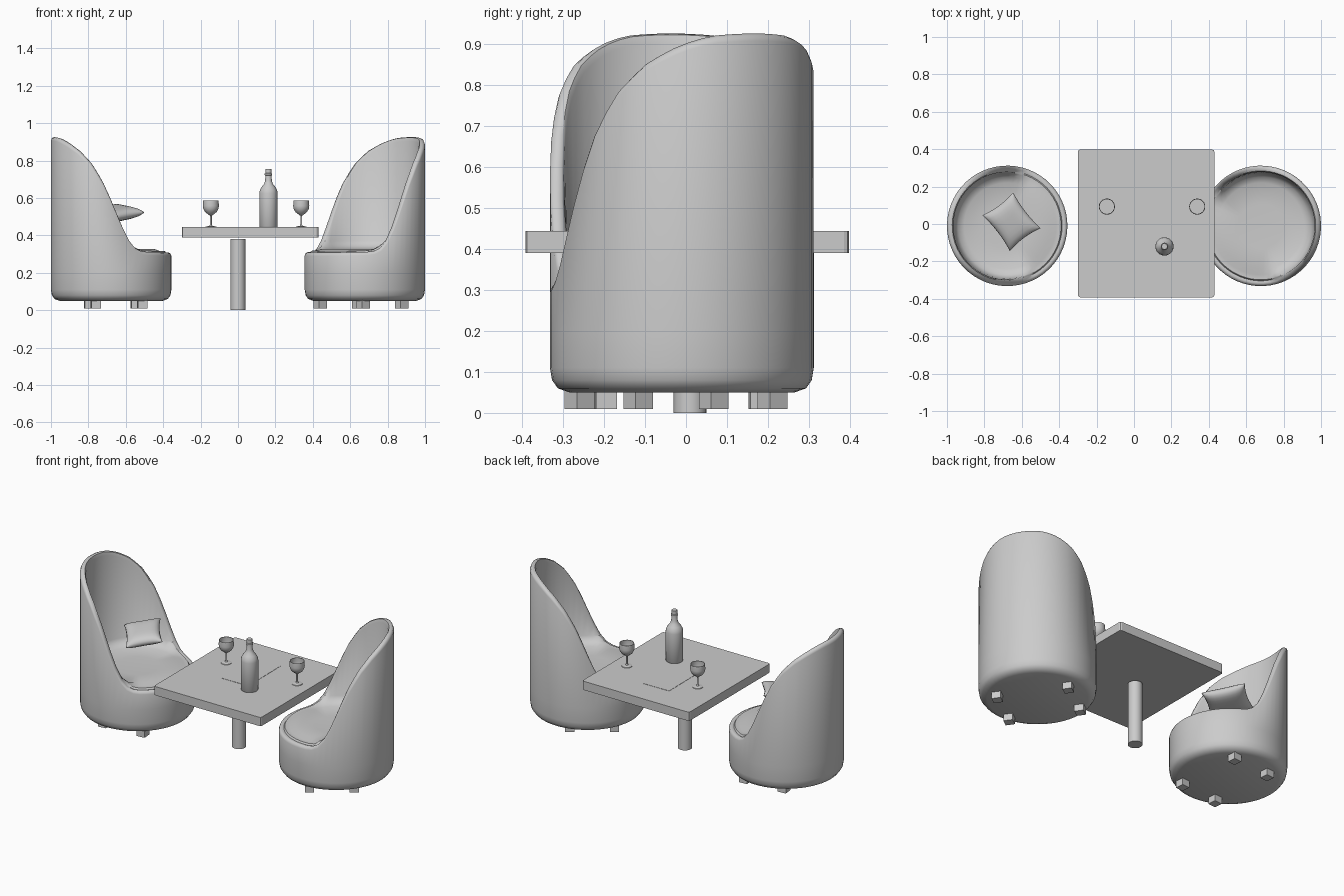
import bpy, bmesh, math
from mathutils import Matrix, Vector

if "Cube" in bpy.data.objects:
    bpy.data.objects.remove(bpy.data.objects["Cube"])


def finish(name, bm, smooth=True, angle=40):
    bmesh.ops.remove_doubles(bm, verts=bm.verts, dist=0.0001)
    bmesh.ops.recalc_face_normals(bm, faces=bm.faces)
    me = bpy.data.meshes.new(name)
    bm.to_mesh(me)
    bm.free()
    ob = bpy.data.objects.new(name, me)
    bpy.context.collection.objects.link(ob)
    if smooth:
        bpy.ops.object.select_all(action='DESELECT')
        ob.select_set(True)
        bpy.context.view_layer.objects.active = ob
        bpy.ops.object.shade_smooth_by_angle(angle=math.radians(angle))
    return ob


def lathe(name, profile, segs, matrix, angle=40):
    """profile: function of the turn angle giving (radius, height) pairs."""
    bm = bmesh.new()
    rings = []
    for i in range(segs):
        a = 2 * math.pi * i / segs
        rings.append([bm.verts.new(matrix @ Vector((r * math.cos(a), r * math.sin(a), z)))
                      for r, z in profile(a)])
    for i in range(segs):
        p, q = rings[i], rings[(i + 1) % segs]
        for j in range(len(p) - 1):
            bm.faces.new((p[j], q[j], q[j + 1], p[j + 1]))
    bmesh.ops.remove_doubles(bm, verts=bm.verts, dist=0.0001)
    bmesh.ops.dissolve_degenerate(bm, dist=0.00001, edges=bm.edges)
    return finish(name, bm, True, angle)


def box(name, size, matrix, bevel=0):
    bm = bmesh.new()
    bmesh.ops.create_cube(bm, size=1, matrix=Matrix.Diagonal((*size, 1)))
    if bevel:
        edges = [e for e in bm.edges if abs(e.verts[0].co.z - e.verts[1].co.z) > 0.01]
        bmesh.ops.bevel(bm, geom=edges, offset=bevel, segments=2, profile=0.5, affect='EDGES')
    bm.transform(matrix)
    return finish(name, bm, False)


# tub chair: the rim height falls from the back towards the front (+x local)
RIM = [(-.33, .925), (-.3, .917), (-.26, .893), (-.2, .848), (-.14, .785), (-.08, .695),
       (-.03, .59), (0, .52), (.04, .43), (.075, .365), (.11, .327), (.15, .31), (.33, .305)]


def rim_height(a):
    f = .322 * math.cos(a)
    for (f0, h0), (f1, h1) in zip(RIM, RIM[1:]):
        if f <= f1:
            return h0 + (h1 - h0) * (f - f0) / (f1 - f0)
    return RIM[-1][1]


def chair_profile(a):
    h = rim_height(a)
    low = min(h + .01, .37)
    return [(0, .05), (.275, .05), (.303, .06), (.317, .08), (.322, .11), (.322, .2),
            (.322, h - .015), (.317, h - .002), (.306, h + .003), (.294, h),
            (.288, max(low, h - .02)), (.28, low), (.262, min(low, .343)),
            (.23, .328), (.12, .322), (0, .322)]


def chair(side, x, turn):
    m = Matrix.Translation((x, -.01, 0)) @ Matrix.Rotation(math.radians(turn), 4, 'Z')
    lathe(side + "_chair", chair_profile, 56, m, 50)
    for n, fx in (("front", .15), ("back", -.10)):
        for s, fy in (("a", .2), ("b", -.2)):
            box(f"{side}_chair_{n}_foot_{s}", (.052, .052, .045),
                m @ Matrix.Translation((fx, fy, .0325)))


chair("left", -.678, 5)
chair("right", .678, 215)

# table: square top, round leg and a thin place mat
box("table_top", (.73, .79, .054), Matrix.Translation((.065, .003, .417)), .012)
lathe("table_leg", lambda a: [(0, 0), (.04, 0), (.04, .38), (0, .38)], 24,
      Matrix.Translation((0, .01, 0)))
box("place_mat", (.177, .322, .002),
    Matrix.Translation((.043, .071, .4445)) @ Matrix.Rotation(.01, 4, 'Z'))

# wine glasses with their filling
GLASS = [(0, .444), (.03, .444), (.029, .447), (.008, .451), (.005, .458), (.005, .505),
         (.014, .512), (.031, .525), (.041, .543), (.043, .558), (.041, .586),
         (.039, .586), (.041, .558), (.039, .545), (.029, .527), (.012, .515), (0, .513)]
for side, x in (("left", -.145), ("right", .338)):
    m = Matrix.Translation((x, .093, 0))
    lathe(side + "_wine_glass", lambda a: GLASS, 24, m)
    lathe(side + "_wine", lambda a: [(0, .55), (.0395, .55)], 24, m)

# bottle
BOTTLE = [(0, .444), (.046, .444), (.049, .448), (.049, .625), (.046, .642), (.036, .66),
          (.024, .675), (.018, .692), (.0165, .72), (.02, .722), (.02, .73), (.016, .733),
          (.016, .755), (0, .755)]
lathe("bottle", lambda a: BOTTLE, 24, Matrix.Translation((.163, -.12, 0)))

# cushion resting tilted in the left chair
u = Vector((.16, .118, .035)).normalized()
v = Vector((-.145, .19, .03))
v = (v - u * v.dot(u)).normalized()
w = u.cross(v)
center = Vector((-.655, .012, .52))
bm = bmesh.new()
N = 12
for sgn in (1, -1):
    grid = []
    for i in range(N + 1):
        row = []
        for j in range(N + 1):
            s = math.sin(math.pi * (i / N - .5))
            t = math.sin(math.pi * (j / N - .5))
            px = .104 * s * (1 - .1 * (1 - t * t))
            py = .122 * t * (1 - .1 * (1 - s * s))
            pz = sgn * .034 * math.sqrt(max(0, (1 - s ** 4) * (1 - t ** 4)))
            row.append(bm.verts.new(center + u * px + v * py + w * pz))
        grid.append(row)
    for i in range(N):
        for j in range(N):
            bm.faces.new((grid[i][j], grid[i + 1][j], grid[i + 1][j + 1], grid[i][j + 1]))
finish("cushion", bm, True, 60)
